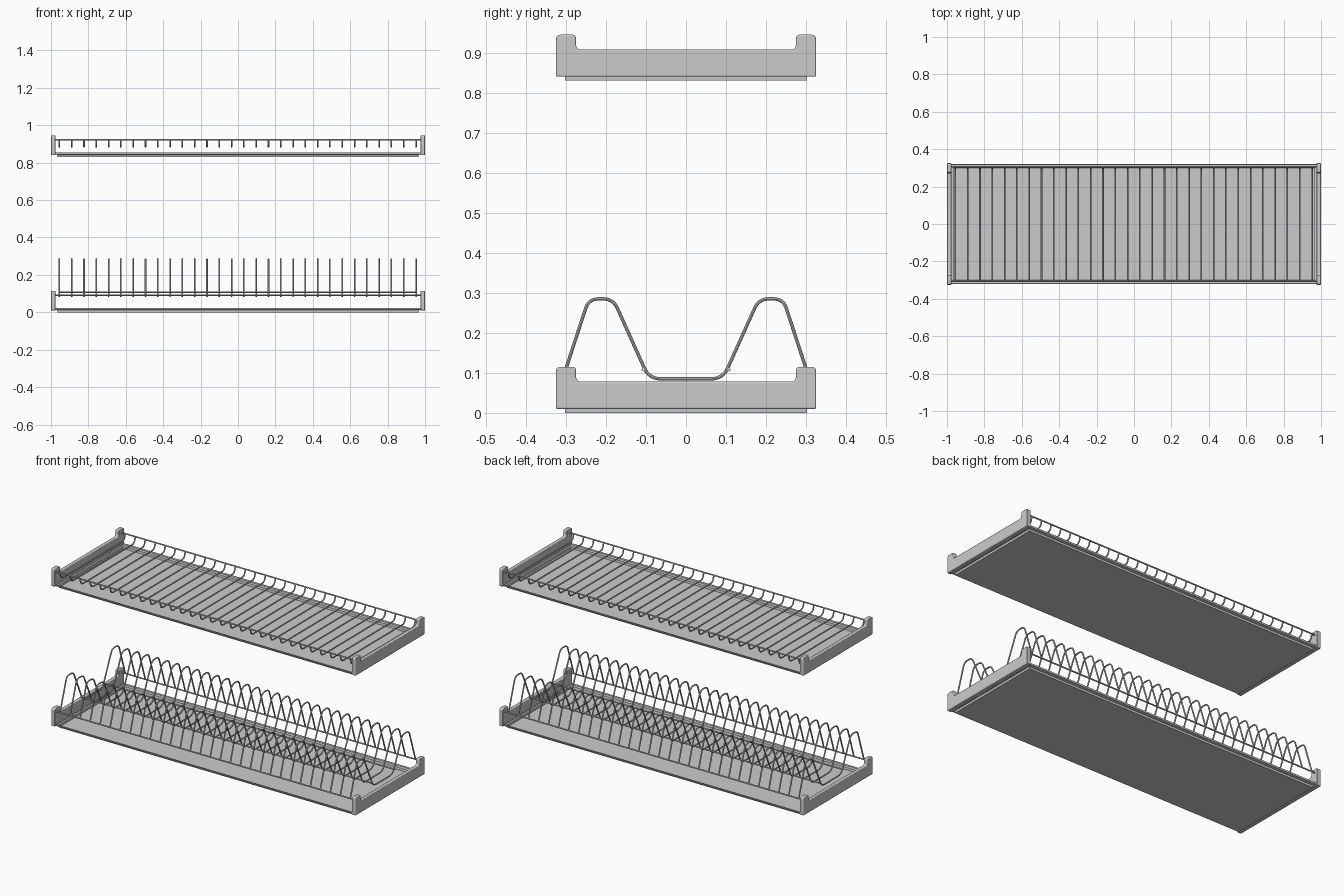
import bpy, bmesh
from mathutils import Vector

if "Cube" in bpy.data.objects:
    bpy.data.objects.remove(bpy.data.objects["Cube"])

WIRE_R = 0.0042
TIER = 0.83
XS = [-0.955 + i * 1.907 / 29 for i in range(30)]


def fillet(pts, radii, seg=6):
    """Round the corners of a 2D polyline (first/last points stay)."""
    out = [Vector(pts[0])]
    for i in range(1, len(pts) - 1):
        p, r = Vector(pts[i]), radii[i]
        a = p + (Vector(pts[i - 1]) - p).normalized() * r
        b = p + (Vector(pts[i + 1]) - p).normalized() * r
        for k in range(seg + 1 if r else 1):
            t = k / seg
            out.append(a * (1 - t) ** 2 + p * 2 * t * (1 - t) + b * t * t)
    out.append(Vector(pts[-1]))
    return out


def select(ob):
    bpy.ops.object.select_all(action='DESELECT')
    ob.select_set(True)
    bpy.context.view_layer.objects.active = ob


def wires(name, paths):
    cu = bpy.data.curves.new(name, 'CURVE')
    cu.dimensions = '3D'
    cu.bevel_depth = WIRE_R
    cu.bevel_resolution = 2
    cu.use_fill_caps = True
    for path in paths:
        sp = cu.splines.new('POLY')
        sp.points.add(len(path) - 1)
        for pt, co in zip(sp.points, path):
            pt.co = (*co, 1)
    ob = bpy.data.objects.new(name, cu)
    bpy.context.collection.objects.link(ob)
    select(ob)
    bpy.ops.object.convert(target='MESH')
    bpy.ops.object.shade_smooth_by_angle()


def mesh_object(name, bm):
    bmesh.ops.recalc_face_normals(bm, faces=bm.faces)
    me = bpy.data.meshes.new(name)
    bm.to_mesh(me)
    bm.free()
    ob = bpy.data.objects.new(name, me)
    bpy.context.collection.objects.link(ob)
    return ob


def tray(name, z0):
    # stepped drip tray: floor, wall, flange, lip
    bm = bmesh.new()
    prev = None
    for hx, hy, z in [(0.966, 0.302, 0), (0.967, 0.303, 0.012),
                      (0.977, 0.32, 0.014), (0.977, 0.322, 0.023)]:
        ring = [bm.verts.new((sx * hx, sy * hy, z0 + z))
                for sx, sy in ((-1, -1), (1, -1), (1, 1), (-1, 1))]
        if prev is None:
            bm.faces.new(ring)
        else:
            for i in range(4):
                j = (i + 1) % 4
                bm.faces.new((prev[i], prev[j], ring[j], ring[i]))
        prev = ring
    ob = mesh_object(name, bm)
    # open shell: orient so that the floor faces up before thickening inward
    if ob.data.polygons[0].normal.z < 0:
        ob.data.flip_normals()
    mod = ob.modifiers.new('thickness', 'SOLIDIFY')
    mod.thickness = 0.003
    mod.offset = 1


def bracket(name, side, z0):
    # U-shaped end plate with raised horns at front and back
    half = [(0, 0.078), (0.275, 0.078), (0.275, 0.115), (0.325, 0.115),
            (0.325, 0.01), (0, 0.01)]
    right = fillet(half, [0, 0.014, 0.009, 0.012, 0.004, 0])[1:-1]
    outline = right + [Vector((-p.x, p.y)) for p in reversed(right)]
    bm = bmesh.new()
    f = bm.faces.new([bm.verts.new((side, p.x, z0 + p.y)) for p in outline])
    ext = bmesh.ops.extrude_face_region(bm, geom=[f])
    bmesh.ops.translate(bm, vec=(-0.024 * side, 0, 0),
                        verts=[v for v in ext['geom'] if isinstance(v, bmesh.types.BMVert)])
    ob = mesh_object(name, bm)
    mod = ob.modifiers.new('edge', 'BEVEL')
    mod.width = 0.003
    mod.segments = 2
    select(ob)
    bpy.ops.object.shade_smooth_by_angle()


def rails(name, y, z, hx):
    wires(name, [[(-hx, s * y, z), (hx, s * y, z)] for s in (-1, 1)])


for tier, z0 in (('lower', 0), ('upper', TIER)):
    tray(tier + '_drip_tray', z0)
    for label, side in (('left', -1), ('right', 1)):
        bracket(f'{tier}_{label}_bracket', side, z0)
    rails(tier + '_long_rails', 0.305, z0 + 0.092, 0.98)

# plate holder hoops
rails('plate_inner_rails', 0.107, 0.108, 0.957)
side = [(0.306, 0.092), (0.243, 0.285), (0.182, 0.285), (0.092, 0.085)]
hoop = fillet([(-y, z) for y, z in side] + side[::-1],
              [0, .025, .025, .03, .03, .025, .025, 0])
wires('plate_hoops', [[(x, p.x, p.y) for p in hoop] for x in XS])

# glass shelf cross wires, curled up to the rails
shelf = fillet([(-0.305, 0.922), (-0.298, 0.884), (0.298, 0.884), (0.305, 0.922)],
               [0, .025, .025, 0])
wires('shelf_wires', [[(x, p.x, p.y) for p in shelf] for x in XS])
